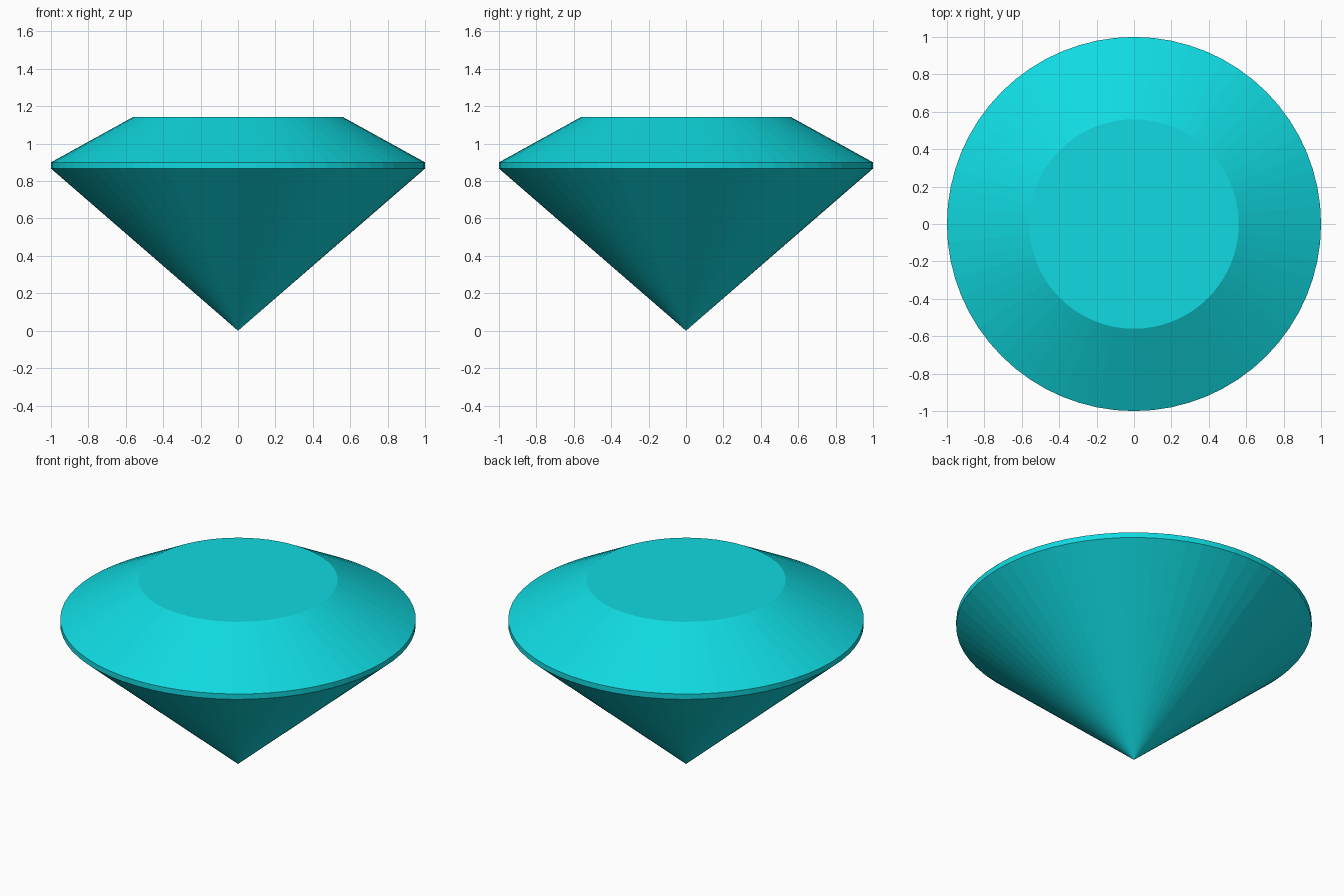
import bpy, bmesh
from math import cos, sin, tau

if "Cube" in bpy.data.objects:
    bpy.data.objects.remove(bpy.data.objects["Cube"])

SEGMENTS = 64
# Profile above the pointed culet: (radius, height)
PROFILE = [(1.0, 0.867), (1.0, 0.9), (0.56, 1.143)]

bm = bmesh.new()
tip = bm.verts.new((0, 0, 0))
rings = [[bm.verts.new((r * cos(tau * i / SEGMENTS), r * sin(tau * i / SEGMENTS), z))
          for i in range(SEGMENTS)] for r, z in PROFILE]

for i in range(SEGMENTS):
    j = (i + 1) % SEGMENTS
    # Pavilion cone
    bm.faces.new((tip, rings[0][j], rings[0][i]))
    # Girdle and crown
    for low, high in zip(rings, rings[1:]):
        bm.faces.new((low[i], low[j], high[j], high[i]))
# Flat table on top
bm.faces.new(rings[-1])
bmesh.ops.recalc_face_normals(bm, faces=bm.faces)

mesh = bpy.data.meshes.new("cut_gem")
bm.to_mesh(mesh)
bm.free()

# Turquoise colour
mat = bpy.data.materials.new("turquoise")
mat.diffuse_color = (0.005, 0.70, 0.75, 1)
mat.use_nodes = True
mat.node_tree.nodes["Principled BSDF"].inputs["Base Color"].default_value = mat.diffuse_color
mesh.materials.append(mat)

gem = bpy.data.objects.new("cut_gem", mesh)
bpy.context.collection.objects.link(gem)
